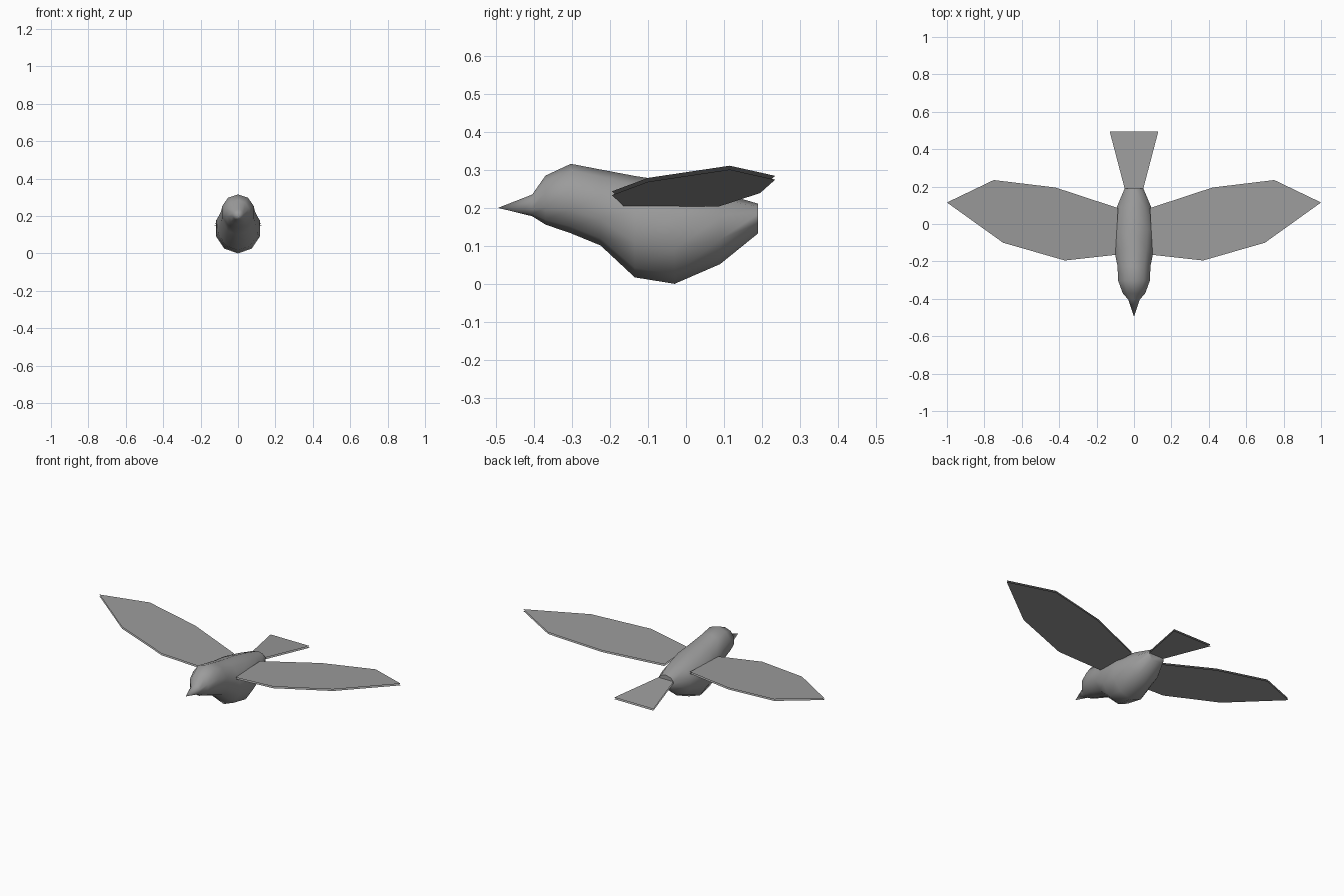
import bpy, bmesh, math

if "Cube" in bpy.data.objects:
    bpy.data.objects.remove(bpy.data.objects["Cube"])

SIDES = 10

# Dark grey for every part
grey = bpy.data.materials.new("dark_grey")
grey.diffuse_color = (0.33, 0.33, 0.33, 1)
grey.use_nodes = True
grey.node_tree.nodes["Principled BSDF"].inputs["Base Color"].default_value = grey.diffuse_color


def finish(name, bm):
    mesh = bpy.data.meshes.new(name)
    bm.to_mesh(mesh)
    bm.free()
    mesh.materials.append(grey)
    obj = bpy.data.objects.new(name, mesh)
    bpy.context.collection.objects.link(obj)
    return obj


def double_sheet(name, outline, height, gap):
    """Two parallel skins, one facing up and one facing down."""
    bm = bmesh.new()
    for offset, up in ((0, True), (-gap, False)):
        face = bm.faces.new([bm.verts.new((x, y, height(x, y) + offset)) for x, y in outline])
        face.normal_update()
        if (face.normal.z > 0) != up:
            face.normal_flip()
    return finish(name, bm)


# Body with head and beak: ten-sided rings of (y, bottom z, top z, half width)
rings = [(-0.405, 0.178, 0.235, 0.030), (-0.37, 0.156, 0.285, 0.060),
         (-0.303, 0.133, 0.316, 0.085), (-0.225, 0.101, 0.301, 0.088),
         (-0.135, 0.017, 0.284, 0.107), (-0.03, 0.0, 0.268, 0.118),
         (0.09, 0.052, 0.240, 0.092), (0.19, 0.133, 0.211, 0.050)]
bm = bmesh.new()
loops = []
for y, low, high, half in rings:
    mid, rz, rx = (low + high) / 2, (high - low) / 2, half / math.sin(math.radians(72))
    loops.append([bm.verts.new((rx * math.sin(a), y, mid - rz * math.cos(a)))
                  for a in (2 * math.pi * i / SIDES for i in range(SIDES))])
beak_tip = bm.verts.new((0, -0.495, 0.2))
for i in range(SIDES):
    j = (i + 1) % SIDES
    bm.faces.new((beak_tip, loops[0][i], loops[0][j]))
    for a, b in zip(loops, loops[1:]):
        bm.faces.new((a[i], b[i], b[j], a[j]))
bm.faces.new(loops[-1])
bmesh.ops.recalc_face_normals(bm, faces=bm.faces)
body = finish("body", bm)
bpy.context.view_layer.objects.active = body
body.select_set(True)
bpy.ops.object.shade_smooth_by_angle(angle=math.radians(60))

# Wings, rising gently to the tips
wing = [(0.10, -0.165), (0.37, -0.195), (0.70, -0.10), (1.0, 0.115),
        (0.75, 0.235), (0.42, 0.195), (0.085, 0.085)]
for side, sign in (("left", -1), ("right", 1)):
    double_sheet(side + "_wing", [(sign * x, y) for x, y in wing],
                 lambda x, y: 0.204 + 0.107 * abs(x), 0.01)

# Fanned tail, sloping slightly down to the rear
double_sheet("tail", [(-0.05, 0.19), (0.05, 0.19), (0.13, 0.495), (-0.13, 0.495)],
             lambda x, y: 0.185 - 0.085 * (y - 0.19), 0.01)
